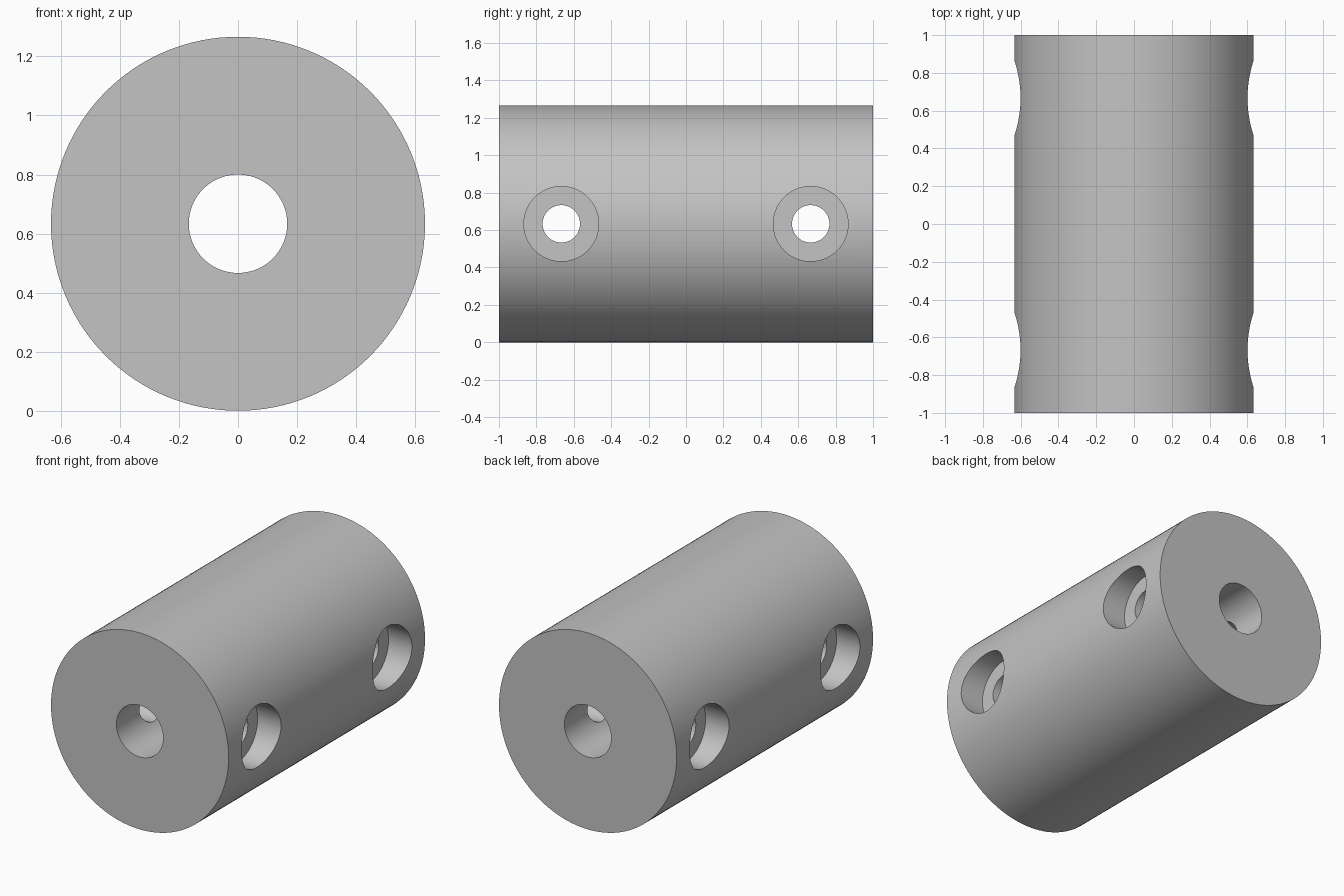
import bpy
import math

if "Cube" in bpy.data.objects:
    bpy.data.objects.remove(bpy.data.objects["Cube"], do_unlink=True)

UNIT = 1 / 30            # one millimetre in model units
RADIUS = 19 * UNIT
HOLE_Y = 20 * UNIT
FLOOR_X = 14 * UNIT      # counterbore floor, measured from the axis

steel = bpy.data.materials.new("grey_steel")
steel.use_nodes = True
grey = (0.55, 0.55, 0.55, 1)
steel.diffuse_color = grey
steel.node_tree.nodes["Principled BSDF"].inputs["Base Color"].default_value = grey


def cylinder(name, radius, length, axis, x=0, y=0, sides=96):
    """Cylinder at axle height, lying along the x or y axis."""
    turn = (0, math.pi / 2, 0) if axis == "x" else (math.pi / 2, 0, 0)
    bpy.ops.mesh.primitive_cylinder_add(
        vertices=sides, radius=radius, depth=length,
        location=(x, y, RADIUS), rotation=turn)
    obj = bpy.context.object
    obj.name = name
    obj.data.materials.append(steel)
    return obj


# Main round body
body = cylinder("coupling_body", RADIUS, 2, "y", sides=128)

# Shaft bore, cross holes and their counterbores on both sides
cutters = [cylinder("shaft_bore_cutter", 5 * UNIT, 2.4, "y")]
for end, y in (("front", -HOLE_Y), ("back", HOLE_Y)):
    cutters.append(cylinder(end + "_bolt_hole_cutter", 3 * UNIT, 2, "x", y=y, sides=64))
    for side, sign in (("left", 1), ("right", -1)):
        cutters.append(cylinder(f"{end}_{side}_counterbore_cutter", 6 * UNIT, 0.4,
                                "x", x=sign * (FLOOR_X + 0.2), y=y))

bpy.ops.object.select_all(action="DESELECT")
body.select_set(True)
bpy.context.view_layer.objects.active = body
for cutter in cutters:
    cut = body.modifiers.new(cutter.name, "BOOLEAN")
    cut.operation = "DIFFERENCE"
    cut.solver = "EXACT"
    cut.object = cutter
    bpy.ops.object.modifier_apply(modifier=cut.name)

for cutter in cutters:
    bpy.data.objects.remove(cutter, do_unlink=True)

# Smooth round walls with crisp rims
bpy.ops.object.shade_smooth_by_angle(angle=math.radians(30))
